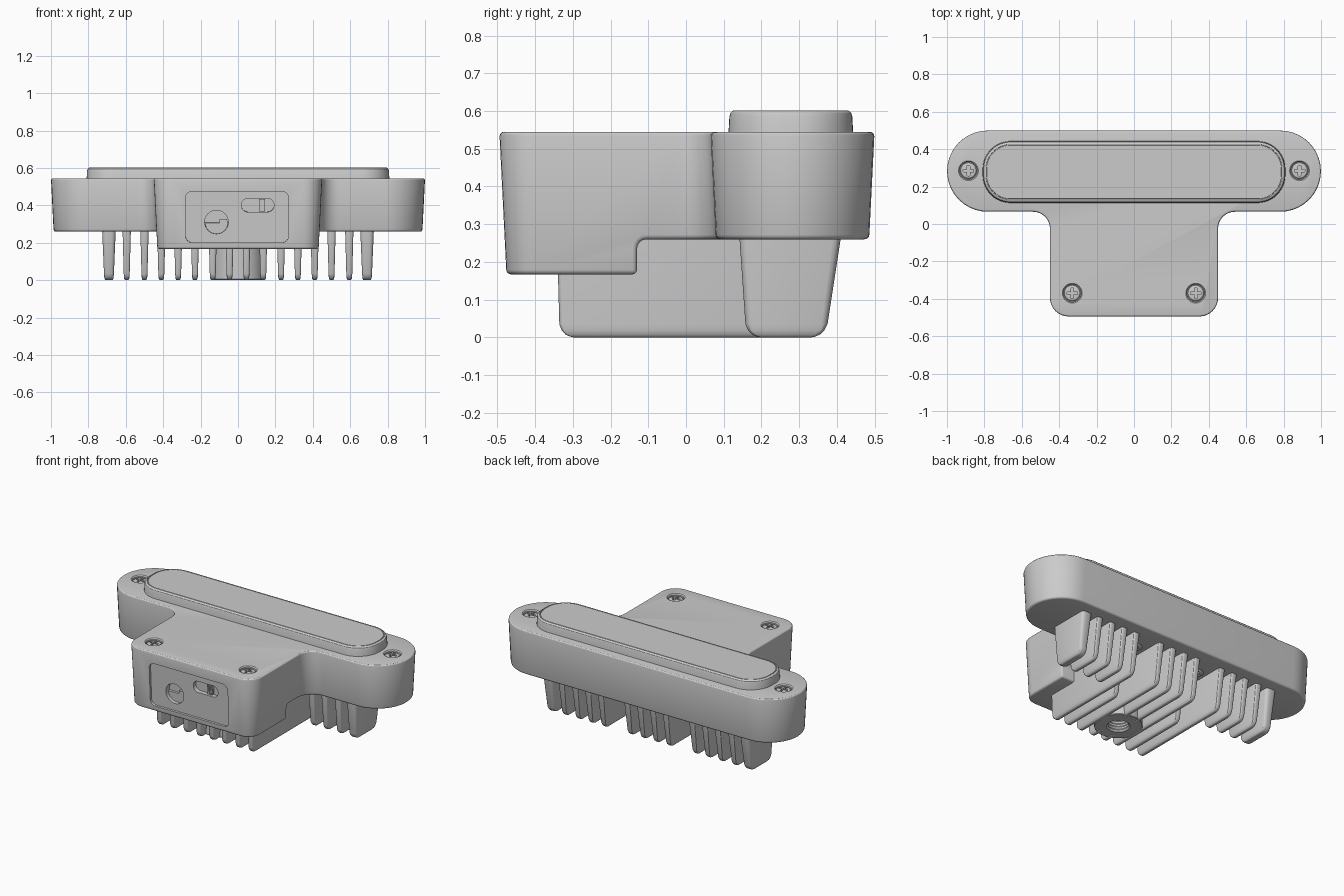
import bpy, bmesh
from math import radians, sin, cos, atan, degrees
from mathutils import Matrix

if "Cube" in bpy.data.objects:
    bpy.data.objects.remove(bpy.data.objects["Cube"])


def arc(cx, cy, r, a0, a1, n=8):
    return [(cx + r * cos(radians(a0 + (a1 - a0) * i / n)),
             cy + r * sin(radians(a0 + (a1 - a0) * i / n))) for i in range(n + 1)]


def rrect(hx, hy, r, cx=0, cy=0, n=8):
    x, y = hx - r, hy - r
    pts = []
    for sx, sy, a in ((1, 1, 0), (-1, 1, 90), (-1, -1, 180), (1, -1, 270)):
        pts += arc(cx + sx * x, cy + sy * y, r, a, a + 90, n)
    return pts


def circle(r, n=32):
    return arc(0, 0, r, 0, 360 - 360 / n, n - 1)


def loft(name, rings, matrix=None):
    """Skin a stack of (outline, z) rings and cap both ends."""
    bm = bmesh.new()
    loops = [[bm.verts.new((x, y, z)) for x, y in pts] for pts, z in rings]
    n = len(loops[0])
    for a, b in zip(loops, loops[1:]):
        for i in range(n):
            j = (i + 1) % n
            bm.faces.new((a[i], a[j], b[j], b[i]))
    bm.faces.new(loops[0])
    bm.faces.new(loops[-1])
    bmesh.ops.recalc_face_normals(bm, faces=bm.faces)
    if matrix:
        bm.transform(matrix)
    me = bpy.data.meshes.new(name)
    bm.to_mesh(me)
    bm.free()
    ob = bpy.data.objects.new(name, me)
    bpy.context.collection.objects.link(ob)
    return ob


def activate(ob):
    bpy.ops.object.select_all(action='DESELECT')
    ob.select_set(True)
    bpy.context.view_layer.objects.active = ob


def cut(ob, cutter):
    activate(ob)
    m = ob.modifiers.new("cut", 'BOOLEAN')
    m.operation, m.solver, m.object = 'DIFFERENCE', 'EXACT', cutter
    bpy.ops.object.modifier_apply(modifier=m.name)
    bpy.data.objects.remove(cutter)


# T-shaped housing with drafted walls
TOP, LOW, MID = 0.545, 0.167, 0.26


def t_outline(d):
    return (arc(-.35, -.395, .1 - d, 180, 270) + arc(.35, -.395, .1 - d, 270, 360)
            + arc(.54, -.025, .09 + d, 180, 90) + arc(.7825, .2825, .2175 - d, -90, 90, 20)
            + arc(-.7825, .2825, .2175 - d, 90, 270, 20) + arc(-.54, -.025, .09 + d, 90, 0))


body = loft("housing", [(t_outline(.05 * (TOP - LOW)), LOW), (t_outline(0), TOP)])

# Step away the underside behind the deep front block
step = [(-.13, 0), (.8, 0), (.8, MID)] + arc(-.105, MID - .025, .025, 90, 180, 4)
to_x = Matrix(((0, 0, 1, 0), (1, 0, 0, 0), (0, 1, 0, 0), (0, 0, 0, 1)))
cut(body, loft("step_cutter", [(step, -1.5), (step, 1.5)], to_x))
activate(body)
bev = body.modifiers.new("edge_round", 'BEVEL')
bev.width, bev.segments, bev.limit_method, bev.angle_limit = .012, 3, 'ANGLE', radians(50)
bpy.ops.object.modifier_apply(modifier=bev.name)

# Front panel frame: local z points out of the drafted front wall
tilt = degrees(atan(.05))
panel = Matrix.Translation((0, -.485, .34)) @ Matrix.Rotation(radians(90 + tilt), 4, 'X')


def panel_part(name, pts, z0, z1, x=0, y=0):
    return loft(name, [(pts, z0), (pts, z1)], panel @ Matrix.Translation((x, y, 0)))


cut(body, panel_part("panel_cutter", rrect(.275, .137, .035), -.014, .1, -.005, -.002))
cut(body, panel_part("port_cutter", circle(.063), -.05, .1, -.115, -.03))
cut(body, panel_part("slot_cutter", rrect(.087, .036, .034), -.04, .1, .105, .06))
parts = [body]

# Port insert with its keyed half, and the ribbed slide switch
half = [(-.06, 0), (.015, 0), (.015, .02), (.056, .02)] + arc(0, 0, .06, 0, -172, 16)
parts.append(panel_part("port_insert", half, -.055, -.036, -.115, -.035))
for i in range(4):
    parts.append(panel_part("switch_rib", rrect(.003, .033, .001, n=1), -.045, -.022,
                            .114 + i * .009, .06))
parts.append(panel_part("switch_slider", rrect(.017, .033, .003, n=2), -.045, -.028, .128, .06))


# Cross-head screws
def screw(name, m):
    head = loft(name, [(circle(.036), -.03), (circle(.043), -.006),
                       (circle(.036), 0), (circle(.02), .002)], m)
    for hx, hy in ((.028, .007), (.007, .028)):
        pts = rrect(hx, hy, .002, n=1)
        cut(head, loft("cross_cutter", [(pts, -.016), (pts, .05)], m))
    parts.append(head)


for x, y in ((.885, .285), (-.885, .285), (.33, -.37), (-.33, -.37)):
    at = Matrix.Translation((x, y, TOP))
    cut(body, loft("screw_cutter", [(circle(.047), -.03), (circle(.047), -.006),
                                    (circle(.059), .006), (circle(.059), .05)], at))
    screw("top_screw", at @ Matrix.Translation((0, 0, -.008)))
for x in (-.23, .23):
    screw("under_screw", Matrix.Translation((x, .28, MID - .01)) @ Matrix.Rotation(radians(180), 4, 'X'))

# Raised window with a fine groove near its rim
parts.append(loft("raised_window", [
    (rrect(.81 - d, .166 - d, .15 - d, 0, .278, 12), z) for z, d in
    ((.53, 0), (.585, .003), (.595, .006), (.601, .013), (.602, .018),
     (.597, .019), (.597, .022), (.602, .023))]))


# Tapered cooling fins
def fin(x, front, back, thick=(.044, .030)):
    rings = []
    for z, dy, dx in ((.275, 0, 0), (.035, 0, 0), (.018, .006, .0005),
                      (.007, .016, .002), (.002, .028, .005), (0, .036, .008)):
        t = z / MID
        y0 = front[1] + (front[0] - front[1]) * t + dy
        y1 = back[1] + (back[0] - back[1]) * t - dy
        w = (thick[1] + (thick[0] - thick[1]) * t) / 2 - dx
        rings.append((rrect(w, (y1 - y0) / 2, w * .6, x, (y0 + y1) / 2, 3), z))
    parts.append(loft("cooling_fin", rings))


NOSE, TAIL, SHORT = (-.342, -.335), (.41, .37), (.142, .16)
for s in (-1, 1):
    fin(s * .69, SHORT, TAIL, (.072, .05))
    for x in (.595, .5, .41):
        fin(s * x, SHORT, TAIL)
    fin(s * .32, NOSE, TAIL)
    fin(s * .23, NOSE, (.15, .12))
    fin(s * .135, NOSE, TAIL)
    fin(s * .045, NOSE, (-.2, -.2))
    fin(s * .045, (-.08, -.08), TAIL)

# Round mounting boss with a threaded socket
boss = [(circle(.14), .275), (circle(.14), .006), (circle(.137), .002), (circle(.068), .002)]
for i in range(5):
    boss += [(circle(.058), .012 + i * .018), (circle(.064), .021 + i * .018)]
parts.append(loft("mount_boss", boss, Matrix.Translation((0, -.14, 0))))

# Smooth shading with crisp edges
for ob in parts:
    activate(ob)
    bpy.ops.object.shade_smooth_by_angle(angle=radians(30))
